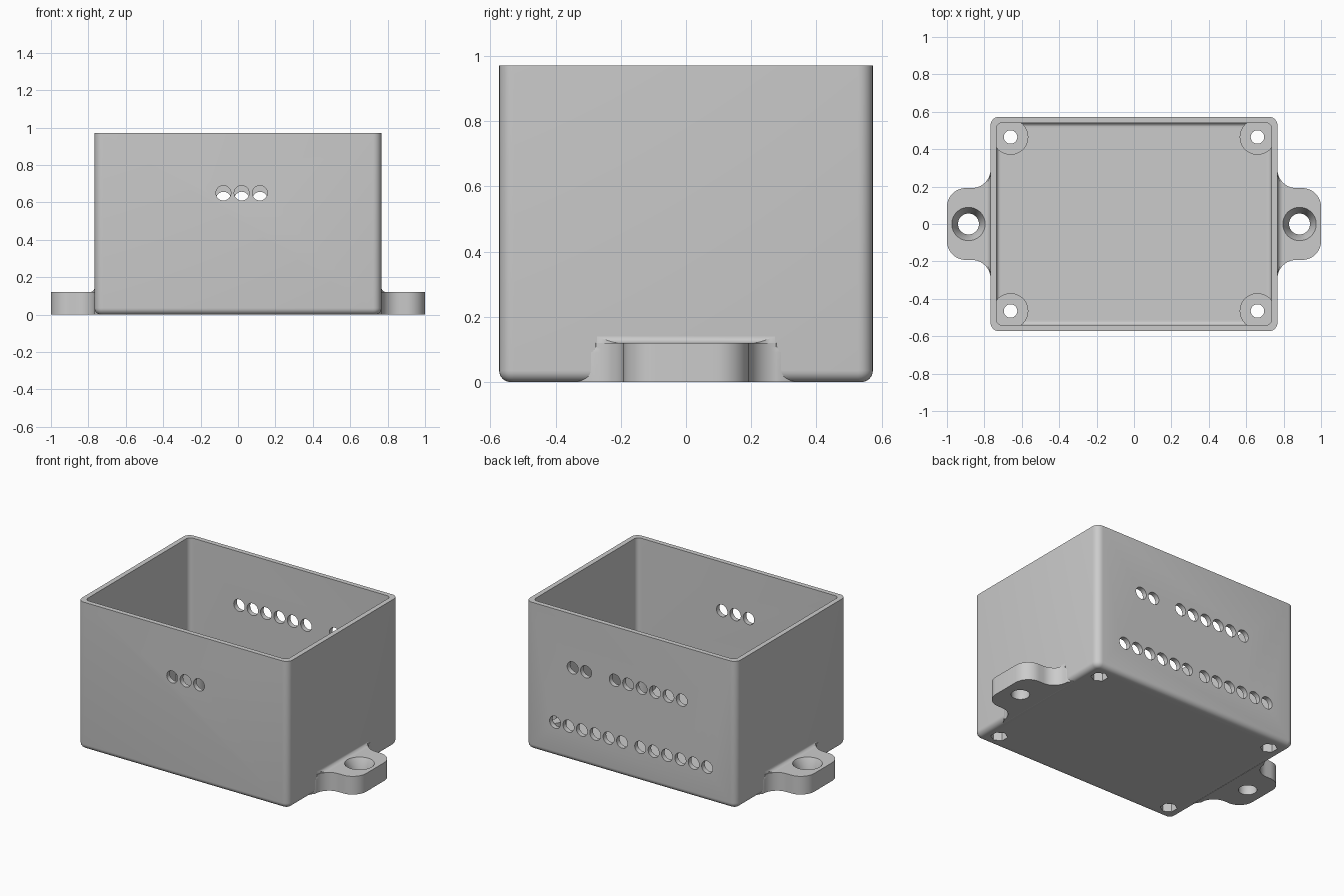
import bpy, bmesh, math
from mathutils import Matrix, Vector

cube = bpy.data.objects.get("Cube")
if cube:
    bpy.data.objects.remove(cube, do_unlink=True)

HX, HY, H = 0.767, 0.573, 0.97      # box half sizes and height
WALL, FLOOR = 0.032, 0.035
POST_X, POST_Y, POST_TOP = 0.66, 0.465, 0.19
LUG_X, LUG_TOP, FLARE, FILLET = 0.885, 0.12, 0.1, 0.03

grey = bpy.data.materials.new("plain_grey")
grey.use_nodes = True
grey.diffuse_color = (0.6, 0.6, 0.6, 1)
grey.node_tree.nodes["Principled BSDF"].inputs["Base Color"].default_value = (0.6, 0.6, 0.6, 1)


def finish(name, bm):
    bmesh.ops.recalc_face_normals(bm, faces=bm.faces[:])
    mesh = bpy.data.meshes.new(name)
    bm.to_mesh(mesh)
    bm.free()
    mesh.materials.append(grey)
    obj = bpy.data.objects.new(name, mesh)
    bpy.context.collection.objects.link(obj)
    return obj


def loft(rings):
    # Closed solid through equal-length rings of points
    bm = bmesh.new()
    rows = [[bm.verts.new(p) for p in ring] for ring in rings]
    n = len(rows[0])
    for a, b in zip(rows, rows[1:]):
        for i in range(n):
            j = (i + 1) % n
            bm.faces.new((a[i], a[j], b[j], b[i]))
    bm.faces.new(rows[0])
    bm.faces.new(rows[-1])
    return bm


def arc(cx, cy, r, a0, a1, n=10):
    angles = [math.radians(a0 + (a1 - a0) * i / n) for i in range(n + 1)]
    return [(cx + r * math.cos(a), cy + r * math.sin(a)) for a in angles]


def rounded_ring(hx, hy, r, z):
    points = []
    for k, (sx, sy) in enumerate(((1, 1), (-1, 1), (-1, -1), (1, -1))):
        points += arc(sx * (hx - r), sy * (hy - r), r, 90 * k, 90 * k + 90, 6)
    return [(x, y, z) for x, y in points]


def cylinders(name, centres, r, length, axis='Z', sides=32, r_top=None):
    bm = bmesh.new()
    turn = Matrix.Rotation(math.pi / 2, 4, 'X') if axis == 'Y' else Matrix()
    for c in centres:
        bmesh.ops.create_cone(bm, cap_ends=True, segments=sides, radius1=r,
                              radius2=r if r_top is None else r_top, depth=length,
                              matrix=Matrix.Translation(Vector(c)) @ turn)
    return finish(name, bm)


def combine(obj, other, operation):
    mod = obj.modifiers.new("cut", 'BOOLEAN')
    mod.operation, mod.object, mod.solver = operation, other, 'EXACT'
    bpy.context.view_layer.objects.active = obj
    bpy.ops.object.modifier_apply(modifier=mod.name)
    bpy.data.objects.remove(other, do_unlink=True)


def smooth(obj):
    bpy.ops.object.select_all(action='DESELECT')
    obj.select_set(True)
    bpy.context.view_layer.objects.active = obj
    bpy.ops.object.shade_smooth_by_angle(angle=math.radians(30))


# Open box shell: up the outside, over the rim and down the inside
def wall_rings(hx, hy, corner, base, z0, z1):
    rings = [rounded_ring(hx - base - x, hy - base - x, corner - base - x, z)
             for x, z in arc(0, z0 + base, base, 270, 180, 6)]
    return rings + [rounded_ring(hx, hy, corner, z1)]


outside = wall_rings(HX, HY, 0.045, 0.035, 0, H)
inside = wall_rings(HX - WALL, HY - WALL, 0.03, 0.022, FLOOR, H)
box = finish("box_shell", loft(outside + inside[::-1]))

# Four screw posts with through holes and hexagonal nut pockets underneath
corners = [(sx * POST_X, sy * POST_Y) for sx in (-1, 1) for sy in (-1, 1)]
post_mid = (POST_TOP + 0.02) / 2
combine(box, cylinders("posts", [(x, y, post_mid) for x, y in corners],
                       0.095, POST_TOP - 0.02, sides=48), 'UNION')
combine(box, cylinders("screw_holes", [(x, y, 0.1) for x, y in corners], 0.036, 0.4), 'DIFFERENCE')
combine(box, cylinders("nut_pockets", [(x, y, 0) for x, y in corners], 0.052, 0.14, sides=6), 'DIFFERENCE')

# Rows of round cable holes
STEP = 0.0975


def row(start, count, y, z):
    return [(start + i * STEP, y, z) for i in range(count)]


front = row(-0.078, 3, -HY, 0.65)
back = (row(-0.37, 6, HY, 0.617) + row(0.327, 2, HY, 0.617)
        + row(-0.555, 6, HY, 0.225) + row(0.065, 6, HY, 0.225))
combine(box, cylinders("cable_holes", front + back, 0.04, 0.09, axis='Y'), 'DIFFERENCE')
smooth(box)

# Mounting lugs
HALF = 0.192
upper = ([(0.742, HALF + FLARE + 0.04)]
         + arc(HX + FLARE, HALF + FLARE, FLARE, 180, 270)
         + arc(0.9, HALF - 0.1, 0.1, 90, 0))
outline = upper + [(x, -y) for x, y in reversed(upper)]


def make_lug(side, name):
    bm = loft([[(side * x, y, z) for x, y in outline] for z in (0, LUG_TOP)])
    rim = [e for e in bm.edges
           if all(v.co.z > 0.1 for v in e.verts)
           and not all(abs(v.co.x) < 0.743 for v in e.verts)]
    bmesh.ops.bevel(bm, geom=rim, offset=FILLET, segments=5, profile=0.5,
                    affect='EDGES', clamp_overlap=False)
    lug = finish(name, bm)
    x = side * LUG_X
    combine(lug, cylinders("bolt_hole", [(x, 0, 0.05)], 0.056, 0.4, sides=48), 'DIFFERENCE')
    combine(lug, cylinders("countersink", [(x, 0, LUG_TOP - 0.03)], 0.056, 0.08,
                           sides=48, r_top=0.094), 'DIFFERENCE')
    smooth(lug)


def make_fillet(side, name):
    # Concave blend between lug top and box wall, following the flare
    rings = []
    for x, z in arc(HX + FILLET - 0.002, LUG_TOP + FILLET, FILLET, 180, 270, 6):
        dx = HX + FLARE - x
        y = HALF + FLARE - math.sqrt(max(FLARE ** 2 - dx ** 2, 0)) - FILLET * 0.4
        rings.append([(side * x, s * y, h) for s, h in
                      ((-1, z), (1, z), (1, 0.09), (-1, 0.09))])
    smooth(finish(name, loft(rings)))


for side, label in ((1, "left"), (-1, "right")):
    make_lug(side, label + "_mounting_lug")
    make_fillet(side, label + "_lug_fillet")
